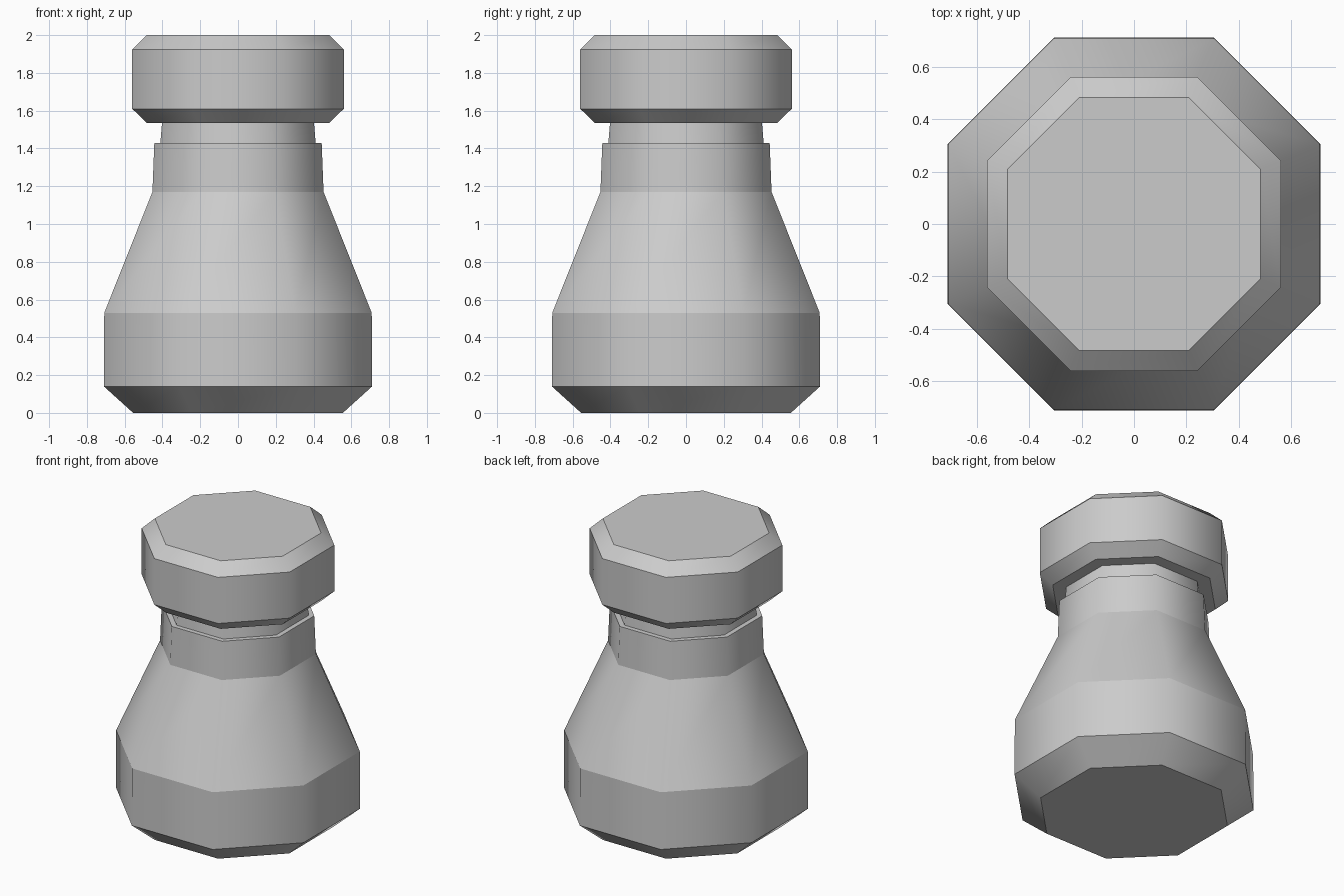
import bpy, bmesh

SIDE = 0.43  # half side of the octagon relative to its apothem

cube = bpy.data.objects.get("Cube")
if cube:
    bpy.data.objects.remove(cube)

# One grey material for the whole model
grey = bpy.data.materials.new("plain_grey")
grey.use_nodes = True
colour = (0.6, 0.6, 0.6, 1)
grey.diffuse_color = colour
grey.node_tree.nodes["Principled BSDF"].inputs["Base Color"].default_value = colour


def octagon(bm, a, z):
    s = SIDE * a
    corners = [(a, -s), (a, s), (s, a), (-s, a), (-a, s), (-a, -s), (-s, -a), (s, -a)]
    return [bm.verts.new((x, y, z)) for x, y in corners]


def octagonal_part(name, profile):
    """Loft octagons through (apothem, height) pairs, smooth around each band."""
    bm = bmesh.new()
    rings = [octagon(bm, a, z) for a, z in profile]
    for low, high in zip(rings, rings[1:]):
        for i in range(8):
            j = (i + 1) % 8
            face = bm.faces.new((low[i], low[j], high[j], high[i]))
            face.smooth = True
    bm.faces.new(rings[0][::-1])
    bm.faces.new(rings[-1])
    # Keep the rings crisp
    for ring in rings:
        for i in range(8):
            bm.edges.get((ring[i], ring[i - 1])).smooth = False
    mesh = bpy.data.meshes.new(name)
    bm.to_mesh(mesh)
    bm.free()
    mesh.materials.append(grey)
    obj = bpy.data.objects.new(name, mesh)
    bpy.context.collection.objects.link(obj)
    return obj


# Bottle: bevelled foot, belly, sloping shoulder, collar with ledge, neck
octagonal_part("bottle", [(0.555, 0), (0.71, 0.14), (0.708, 0.53), (0.453, 1.17),
                          (0.443, 1.43), (0.411, 1.43), (0.402, 1.54)])

# Cap with bevelled rims
octagonal_part("cap", [(0.483, 1.535), (0.56, 1.61), (0.56, 1.925), (0.483, 2.0)])
